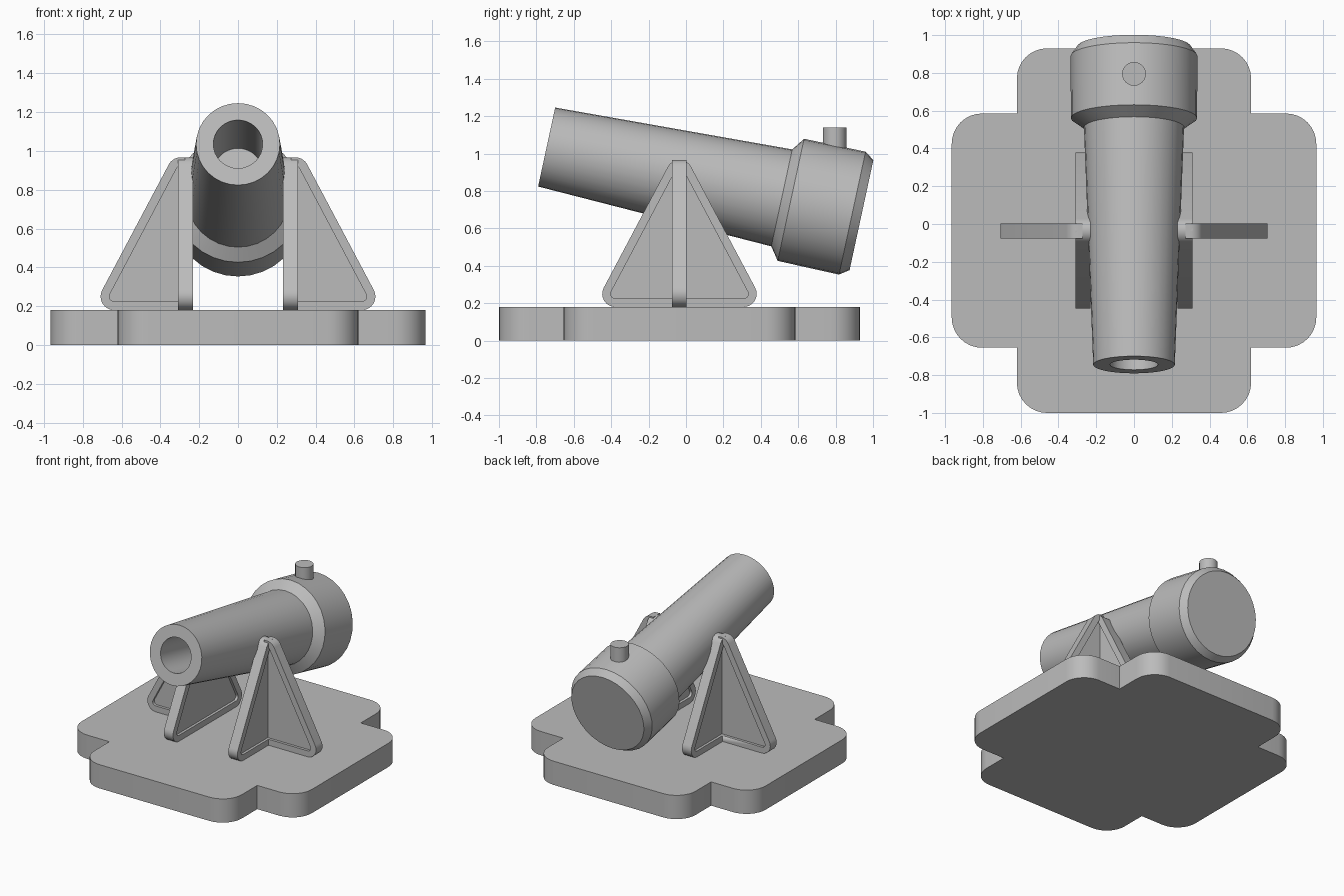
import bpy, bmesh
from math import radians, cos, sin
from mathutils import Matrix

cube = bpy.data.objects.get("Cube")
if cube:
    bpy.data.objects.remove(cube, do_unlink=True)

grey = bpy.data.materials.new("cast_grey")
grey.use_nodes = True
colour = (0.5, 0.5, 0.5, 1)
grey.diffuse_color = colour
grey.node_tree.nodes["Principled BSDF"].inputs["Base Color"].default_value = colour

CENTRE_Y = -0.035   # centre of the base and supports
BASE_TOP = 0.18


def finish(bm, name, matrix=None):
    """Turn a bmesh into a smooth shaded object with sharp edges kept."""
    bmesh.ops.recalc_face_normals(bm, faces=bm.faces)
    mesh = bpy.data.meshes.new(name)
    bm.to_mesh(mesh)
    bm.free()
    mesh.materials.append(grey)
    obj = bpy.data.objects.new(name, mesh)
    bpy.context.collection.objects.link(obj)
    if matrix:
        obj.matrix_world = matrix
    bpy.ops.object.select_all(action='DESELECT')
    obj.select_set(True)
    bpy.context.view_layer.objects.active = obj
    bpy.ops.object.shade_smooth_by_angle(angle=radians(28))
    return obj


def arc(u, v, r, start, end, steps=8):
    if start == end:
        steps = 0
    angles = [radians(start + (end - start) * i / max(steps, 1)) for i in range(steps + 1)]
    return [(u + r * cos(a), v + r * sin(a)) for a in angles]


def bridge(bm, a, b):
    for i in range(len(a)):
        j = (i + 1) % len(a)
        bm.faces.new((a[i], a[j], b[j], b[i]))


# Base: a cross-shaped slab with rounded outer corners
def build_base(half=0.965, arm=0.62, r=0.16):
    quarter = (arc(half - r, arm - r, r, 0, 90) + [(arm, arm)]
               + arc(arm - r, half - r, r, 0, 90))
    outline = []
    for k in range(4):
        c, s = round(cos(radians(90 * k))), round(sin(radians(90 * k)))
        outline += [(c * x - s * y, s * x + c * y + CENTRE_Y) for x, y in quarter]
    bm = bmesh.new()
    low = [bm.verts.new((x, y, 0)) for x, y in outline]
    high = [bm.verts.new((x, y, BASE_TOP)) for x, y in outline]
    bridge(bm, low, high)
    bm.faces.new(low)
    bm.faces.new(high)
    finish(bm, "base")


# Barrel: one lathed profile (radius, distance from muzzle) including the bore
def build_barrel():
    profile = [(0, 1.722), (0.301, 1.722), (0.336, 1.672), (0.334, 1.336), (0.265, 1.286),
               (0.216, 0), (0.127, 0), (0.127, 0.69), (0, 0.69)]
    bm = bmesh.new()
    verts = [bm.verts.new((r, 0, t)) for r, t in profile]
    edges = [bm.edges.new(pair) for pair in zip(verts, verts[1:])]
    bmesh.ops.spin(bm, geom=verts + edges, cent=(0, 0, 0), axis=(0, 0, 1),
                   angle=radians(360), steps=32)
    bmesh.ops.remove_doubles(bm, verts=bm.verts, dist=0.0005)
    tilt = Matrix.Rotation(radians(-102.2), 4, 'X')
    finish(bm, "barrel", Matrix.Translation((0, -0.745, 1.035)) @ tilt)


# Vent: upright plug on the breech
def build_vent():
    bm = bmesh.new()
    bmesh.ops.create_cone(bm, cap_ends=True, segments=24, radius1=0.063, radius2=0.063, depth=0.2)
    finish(bm, "vent_plug", Matrix.Translation((0, 0.795, 1.04)))


# Supports: triangular slabs with a raised rim and recessed panels
def rim_slab(name, corners, place, thickness=0.077, rim=0.045, recess=0.02):
    r = 0.07

    def loop(radius, depth):
        pts = [p for u, v, a, b in corners for p in arc(u, v, radius, a, b)]
        return [bm.verts.new(place(u, v, depth)) for u, v in pts]

    bm = bmesh.new()
    outer = []
    for side in (-1, 1):
        edge = loop(r, side * thickness / 2)
        lip = loop(r - rim, side * thickness / 2)
        panel = loop(r - rim, side * (thickness / 2 - recess))
        bridge(bm, edge, lip)
        bridge(bm, lip, panel)
        bm.faces.new(panel)
        outer.append(edge)
    bridge(bm, *outer)
    obj = finish(bm, name)
    mirror = obj.modifiers.new("both_sides", 'MIRROR')
    mirror.use_axis[0] = True
    mirror.use_mirror_merge = False


SLOPE = 28
LOW, HIGH = 0.25, 0.897
reach = 0.343

build_base()
build_barrel()
build_vent()

rim_slab("support_plates",
         [(0, HIGH, SLOPE, 180 - SLOPE),
          (-reach, LOW, 180 - SLOPE, 270),
          (reach, LOW, 270, 360 + SLOPE)],
         lambda u, v, d: (0.27 + d, u + CENTRE_Y, v))

rim_slab("support_fins",
         [(0.295, HIGH, SLOPE, 90),
          (0.272, HIGH, 90, 90),
          (0.272, LOW, 270, 270),
          (0.295 + reach, LOW, 270, 360 + SLOPE)],
         lambda u, v, d: (u, d + CENTRE_Y - 0.002, v))
